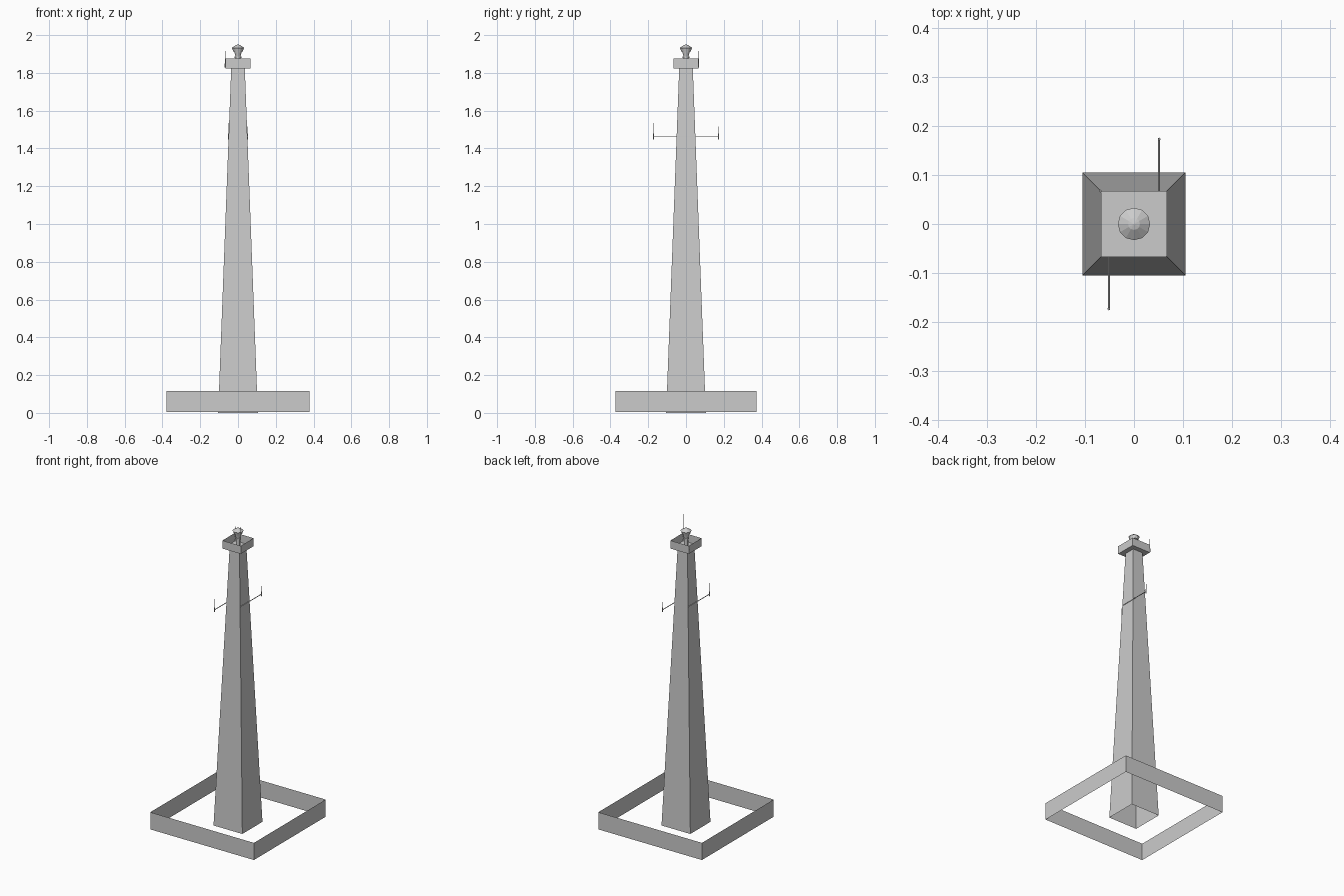
import bpy, bmesh, math
from mathutils import Vector

if "Cube" in bpy.data.objects:
    bpy.data.objects.remove(bpy.data.objects["Cube"])


def finish(name, bm):
    bmesh.ops.recalc_face_normals(bm, faces=bm.faces)
    mesh = bpy.data.meshes.new(name)
    bm.to_mesh(mesh)
    bm.free()
    obj = bpy.data.objects.new(name, mesh)
    bpy.context.collection.objects.link(obj)
    return obj


def square_loft(name, rings, floor=False):
    """Open four-sided shell through (half_x, half_y, z) rings."""
    bm = bmesh.new()
    loops = [[bm.verts.new((sx * hx, sy * hy, z))
              for sx, sy in ((-1, -1), (1, -1), (1, 1), (-1, 1))]
             for hx, hy, z in rings]
    for a, b in zip(loops, loops[1:]):
        for i in range(4):
            j = (i + 1) % 4
            bm.faces.new((a[i], a[j], b[j], b[i]))
    if floor:
        bm.faces.new(loops[0])
    return finish(name, bm)


def lathe(name, profile, sides=12):
    bm = bmesh.new()
    vs = [bm.verts.new((r, 0, z)) for r, z in profile]
    edges = [bm.edges.new(p) for p in zip(vs, vs[1:])]
    bmesh.ops.spin(bm, geom=vs + edges, axis=(0, 0, 1), cent=(0, 0, 0),
                   angle=2 * math.pi, steps=sides)
    bmesh.ops.remove_doubles(bm, verts=bm.verts, dist=1e-5)
    return finish(name, bm)


def rod(name, a, b, radius, sides=6):
    a, b = Vector(a), Vector(b)
    d = b - a
    bpy.ops.mesh.primitive_cylinder_add(
        vertices=sides, radius=radius, depth=d.length, location=(a + b) / 2,
        rotation=d.to_track_quat('Z', 'Y').to_euler())
    bpy.context.object.name = name


# Thin perimeter fence, hollow tapered shaft and open gallery tray
square_loft("perimeter_fence", [(0.378, 0.374, 0.004), (0.378, 0.374, 0.117)])
square_loft("tower_shaft", [(0.105, 0.105, 0), (0.036, 0.036, 1.822)])
square_loft("gallery_tray", [(0.067, 0.067, 1.822), (0.067, 0.067, 1.875)], True)

# Lamp: pedestal, flared lantern, roof cap
lathe("lamp_pedestal", [(0.012, 1.822), (0.012, 1.878), (0.018, 1.880),
                        (0.018, 1.887), (0, 1.887)])
lathe("lamp_lantern", [(0.013, 1.887), (0.020, 1.915)])
lathe("lamp_cap", [(0, 1.913), (0.025, 1.913), (0.030, 1.930),
                   (0.033, 1.933), (0.012, 1.947), (0, 1.950)])

# Corner aerials on the gallery
rod("tall_aerial", (0.066, -0.066, 1.83), (0.066, -0.066, 2.0), 0.001)
rod("short_aerial", (-0.068, 0.067, 1.83), (-0.068, 0.067, 1.915), 0.001)
rod("short_aerial_mount", (-0.068, 0.067, 1.828), (-0.068, 0.067, 1.85), 0.003)

# Side arms with whip aerials, on opposite faces of the shaft
for side, s, top in (("right", 1, 1.515), ("left", -1, 1.535)):
    rod(side + "_arm", (s * 0.051, s * -0.045, 1.462),
        (s * 0.051, s * 0.172, 1.462), 0.0025)
    rod(side + "_whip_base", (s * 0.051, s * 0.173, 1.448),
        (s * 0.051, s * 0.173, 1.478), 0.003)
    rod(side + "_whip", (s * 0.051, s * 0.173, 1.478),
        (s * 0.051, s * 0.173, top), 0.0015)
